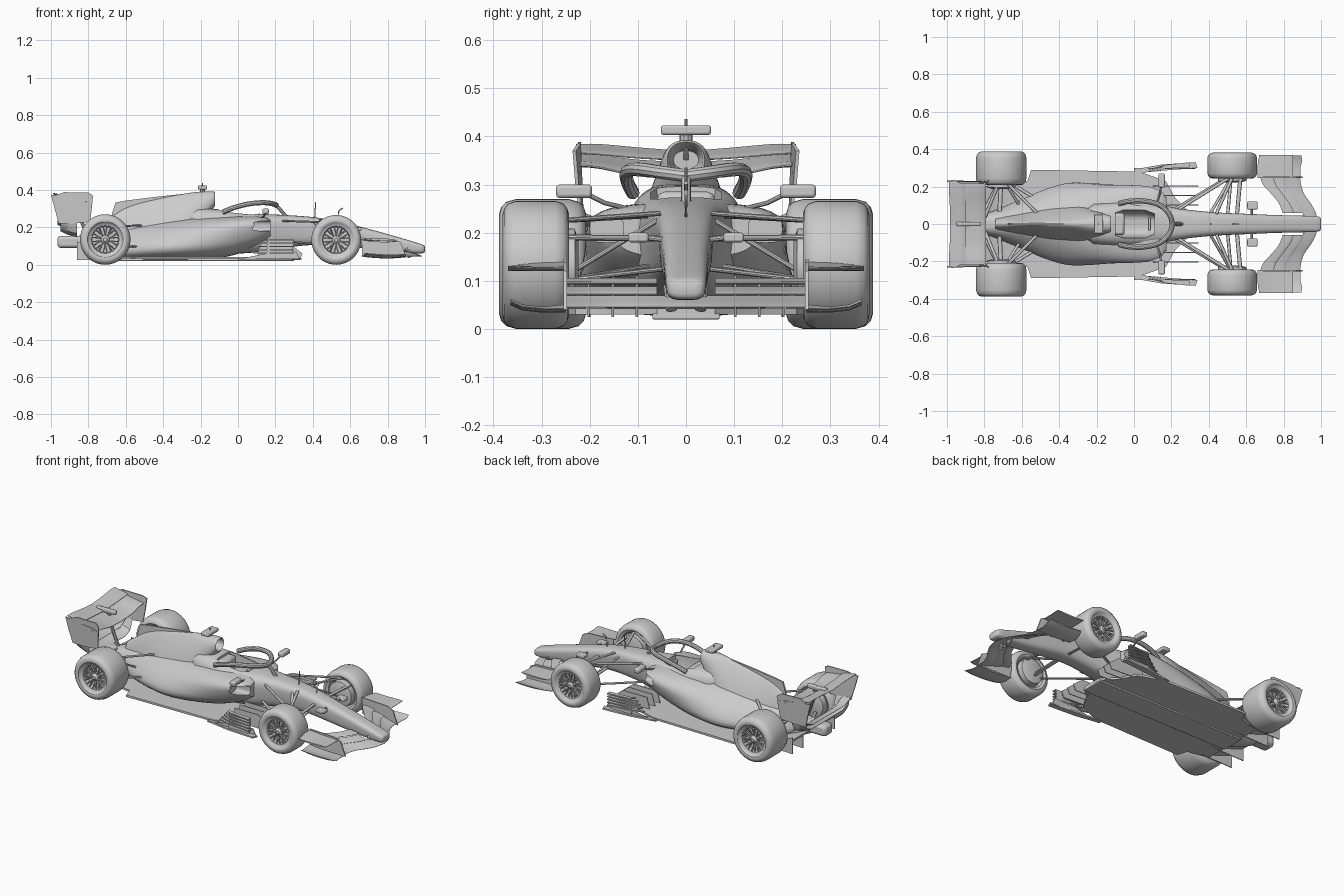
import bpy, bmesh, math
from mathutils import Vector

if "Cube" in bpy.data.objects:
    bpy.data.objects.remove(bpy.data.objects["Cube"])

grey = bpy.data.materials.new("light_grey")
grey.diffuse_color = (0.6, 0.6, 0.6, 1)
grey.use_nodes = True
grey.node_tree.nodes["Principled BSDF"].inputs["Base Color"].default_value = grey.diffuse_color


def loft(name, rings, mirror=False, closed=False):
    """Skin a list of equal-length point rings, capping the ends."""
    bm = bmesh.new()
    vs = [[bm.verts.new(p) for p in r] for r in rings]
    n = len(rings[0])
    for a, b in zip(vs, vs[1:] + (vs[:1] if closed else [])):
        for i in range(n):
            bm.faces.new((a[i], a[(i + 1) % n], b[(i + 1) % n], b[i]))
    if not closed:
        bm.faces.new(vs[0])
        bm.faces.new(vs[-1])
    bmesh.ops.recalc_face_normals(bm, faces=bm.faces)
    me = bpy.data.meshes.new(name)
    bm.to_mesh(me)
    bm.free()
    me.materials.append(grey)
    ob = bpy.data.objects.new(name, me)
    bpy.context.collection.objects.link(ob)
    if mirror:
        m = ob.modifiers.new("mirror", "MIRROR")
        m.use_axis = (False, True, False)
        m.use_mirror_merge = False
    return ob


def smooth(pts, k=4):
    """Catmull-Rom interpolation of tuples of any length."""
    out = []
    for i in range(len(pts) - 1):
        p = [pts[max(0, min(len(pts) - 1, i + d))] for d in (-1, 0, 1, 2)]
        for s in range(k):
            t = s / k
            out.append(tuple(0.5 * (2 * b + (c - a) * t + (2 * a - 5 * b + 4 * c - d) * t * t
                                    + (3 * b - a - 3 * c + d) * t ** 3) for a, b, c, d in zip(*p)))
    return out + [tuple(pts[-1])]


def section(x, w, z0, z1, u=0, v=0, e=0.6, n=40):
    """Rounded-box section; u narrows the bottom, v narrows the top."""
    ring = []
    for i in range(n):
        c, s = math.cos(2 * math.pi * i / n), math.sin(2 * math.pi * i / n)
        t = (math.copysign(abs(s) ** e, s) + 1) / 2
        y = w * math.copysign(abs(c) ** e, c) * (1 - u * (1 - t)) * (1 - v * t)
        ring.append((x, y, z0 + (z1 - z0) * t))
    return ring


def tube(name, pts, r, flat=1.0, mirror=True, n=10):
    rings = []
    for i, p in enumerate(pts):
        t = (Vector(pts[min(i + 1, len(pts) - 1)]) - Vector(pts[max(i - 1, 0)])).normalized()
        up = Vector((0, 0, 1)) if abs(t.z) < 0.95 else Vector((1, 0, 0))
        side = t.cross(up).normalized()
        up = side.cross(t)
        rings.append([Vector(p) + side * r * math.cos(a) + up * r * flat * math.sin(a)
                      for a in (2 * math.pi * j / n for j in range(n))])
    return loft(name, rings, mirror)


def plate(name, outline, axis, a, b, mirror=True):
    """Extrude a flat outline along axis y or z from a to b."""
    f = (lambda p, h: (p[0], h, p[1])) if axis == "y" else (lambda p, h: (p[0], p[1], h))
    return loft(name, [[f(p, h) for p in outline] for h in (a, b)], mirror)


def box(name, x0, x1, y0, y1, z0, z1, mirror=True):
    ob = plate(name, [(x0, y0), (x1, y0), (x1, y1), (x0, y1)], "z", z0, z1, mirror)
    bv = ob.modifiers.new("bevel", "BEVEL")
    bv.width, bv.segments = min(x1 - x0, y1 - y0, z1 - z0) * 0.25, 2
    return ob


def wing(name, stations, thick=0.008):
    """Aerofoil loft, stations are (y, x_lead, z_lead, x_trail, z_trail)."""
    rings = []
    for y, xl, zl, xt, zt in stations:
        top, low = [], []
        for i in range(7):
            s = i / 6
            x, z = xl + (xt - xl) * s, zl + (zt - zl) * s - 0.12 * abs(xt - xl) * s * (1 - s)
            h = thick * (math.sqrt(s) * (1 - s) * 1.2 + 0.12)
            top.append((x, y, z + h))
            low.append((x, y, z - h * 0.6))
        rings.append(top + low[::-1])
    return loft(name, rings, True)


# Nose and tub
tub = loft("nose_and_tub", [section(*s) for s in smooth([
    (1.0, .025, .072, .098, .1), (.985, .042, .061, .108, .1), (.9, .046, .062, .135, .1),
    (.75, .05, .078, .178, .1), (.62, .056, .095, .212, .1), (.5, .062, .108, .24, .15),
    (.38, .072, .105, .257, .2), (.25, .088, .09, .266, .2), (.13, .11, .07, .272, .1),
    (0, .122, .06, .282, 0), (-.12, .118, .06, .298, 0, .1), (-.25, .105, .06, .30, 0, .25),
    (-.4, .08, .06, .27, 0, .4)])])

# Sidepods with undercut noses, ramping down and out to the floor at the rear
pods = loft("sidepods", [section(*s) for s in smooth([
    (.175, .165, .15, .24, .2, 0, .6), (.145, .2, .13, .255, .25, 0, .6),
    (.08, .238, .09, .262, .35, .05, .65), (-.05, .265, .045, .26, .33, .15, .72),
    (-.2, .275, .03, .255, .15, .32, .78), (-.35, .272, .026, .245, 0, .5, .85),
    (-.48, .238, .026, .23, 0, .6, .88), (-.6, .17, .028, .205, 0, .6, .85),
    (-.75, .08, .04, .175, 0, .3, .75), (-.85, .045, .08, .155, 0, 0, .6)])])

# Engine cover with recessed intake
intake = [section(x, w, a, b, 0, 0, .9) for x, w, a, b in
          [(-.19, .026, .332, .37), (-.13, .034, .32, .382), (-.122, .039, .315, .388)]]
loft("engine_cover", intake + [section(*s, .85) for s in smooth([
    (-.13, .045, .305, .392, 0, 0), (-.2, .08, .22, .391, 0, .4), (-.3, .13, .14, .378, 0, .75),
    (-.45, .125, .1, .348, 0, .8), (-.6, .085, .08, .305, 0, .78), (-.74, .04, .08, .21, 0, .4)])])
plate("shark_fin", [(-.15, .388), (-.3, .378), (-.45, .362), (-.6, .343), (-.655, .333),
                    (-.672, .28), (-.68, .2), (-.3, .25)], "y", -.005, .005, False)

# Cut the cockpit and the side inlets
cutters = [loft("cockpit_cutter", [section(*s) for s in
                [(-.1, .06, .17, .45), (-.06, .074, .16, .45), (.06, .074, .16, .45), (.11, .055, .17, .45)]]),
           loft("inlet_cutter", [[(x, y + .165, z) for x, y, z in section(x, .035, .18, .235)]
                                 for x in (.08, .3)], True)]
for cut, targets in zip(cutters, [(tub, pods), (pods,)]):
    cut.hide_render = True
    cut.hide_set(True)
    for t in targets:
        bm_ = t.modifiers.new("cut", "BOOLEAN")
        bm_.operation, bm_.object, bm_.solver = "DIFFERENCE", cut, "EXACT"
box("headrest", -.11, -.05, -.06, .06, .2, .285, False)
box("steering_wheel", .075, .09, -.035, .035, .215, .262, False)

# Halo
tube("halo_ring", smooth([(.205, 0, .318), (.19, .05, .325), (.14, .1, .332), (.06, .122, .326),
                          (-.02, .122, .306), (-.08, .11, .282)]), .014, 1.0)
tube("halo_pylon", smooth([(.205, 0, .318), (.23, 0, .29), (.26, 0, .255)]), .01, mirror=False)

# Mirrors, camera and antennas
box("mirror", .13, .165, .195, .27, .272, .3)
tube("mirror_stalk", [(.12, .1, .245), (.14, .17, .262), (.145, .205, .28)], .005)
box("roll_camera", -.215, -.165, -.052, .052, .403, .423, False)
tube("camera_post", [(-.19, 0, .37), (-.19, 0, .41)], .014, mirror=False)
tube("camera_antenna", [(-.19, 0, .41), (-.19, 0, .436)], .003, mirror=False)
tube("nose_antenna", [(.41, 0, .25), (.415, 0, .335)], .003, mirror=False)
tube("nose_sensor", [(.53, 0, .23), (.54, 0, .29), (.56, 0, .303)], .004, mirror=False)
box("nose_camera", .605, .66, .078, .12, .18, .2)
tube("nose_camera_stalk", [(.63, .04, .185), (.63, .085, .19)], .006)

# Floor, plank, diffuser and fences
plate("floor", [(.3, -.06), (.3, .06), (.22, .14), (.17, .23), (.03, .28), (-.55, .29), (-.57, .23),
                (-.7, .2), (-.7, -.2), (-.57, -.23), (-.55, -.29), (.03, -.28), (.17, -.23), (.22, -.14)],
      "z", .03, .042, False)
box("plank", -.7, .3, -.07, .07, .02, .032, False)
loft("diffuser", [[(x, -w, z), (x, w, z), (x, w, z + .01), (x, -w, z + .01)]
                  for x, w, z in [(-.6, .2, .03), (-.7, .2, .045), (-.78, .2, .07), (-.86, .2, .1)]])
for y, h in ((.1, .1), (.198, .125)):
    plate("diffuser_fence", [(-.6, .03), (-.86, .025), (-.86, h), (-.7, .055)], "y", y, y + .005)
for y in (.1, .15, .2):
    plate("floor_fence", [(.1, .035), (.33, .025), (.345, .06), (.28, .11), (.12, .11)], "y", y, y + .005)
plate("floor_edge", [(0, .27), (.15, .285), (.34, .3), (.33, .33), (.15, .318), (0, .292)], "z", .027, .037)
plate("edge_fence", [(.0, .03), (.33, .03), (.31, .07), (.15, .06)], "y", .295, .3)
for i in range(5):
    z = .06 + .017 * i
    plate("edge_slat", [(.08 + .015 * i, .28), (.16, .295), (.3, .305), (.3, .33), (.16, .315),
                        (.08 + .015 * i, .292)], "z", z, z + .007)
plate("slat_support", [(.15, .03), (.29, .03), (.298, .13), (.16, .13)], "y", .303, .308)

# Front wing: three stacked elements
plan = smooth([(0, .985, .82), (.06, .972, .795), (.11, .945, .775), (.16, .91, .735), (.21, .893, .69),
               (.25, .888, .675)], 3)
for k, (a, b) in enumerate([(0, .4), (.36, .7), (.66, 1)]):
    wing("front_wing_element", [(y, l + (t - l) * a, .045 + .06 * a + .005 * k,
                                 l + (t - l) * b, .045 + .06 * b) for y, l, t in plan if k == 0 or y > .04])
plate("wing_endplate", [(.9, .04), (.87, .12), (.83, .138), (.66, .145), (.665, .045)], "y", .247, .254)
wing("endplate_foot", [(.25, .89, .04, .66, .05), (.3, .89, .042, .66, .045), (.34, .9, .046, .67, .05),
                       (.365, .895, .056, .68, .062)])
wing("dive_plane", [(.25, .85, .125, .66, .138), (.31, .85, .125, .66, .136), (.37, .85, .128, .67, .13)], .01)
tube("wing_pylon", [(.92, .03, .04), (.9, .035, .09)], .012)

# Rear wing, beam wing and rear structure
wing("rear_main_plane", smooth([(0, -.79, .312, -.92, .345), (.1, -.79, .318, -.92, .35),
                                (.18, -.79, .335, -.92, .36), (.23, -.79, .34, -.92, .36)]), .014)
wing("rear_flap", smooth([(0, -.9, .35, -.985, .368), (.1, -.9, .355, -.985, .376),
                          (.18, -.9, .362, -.99, .383), (.228, -.9, .365, -.99, .383)]), .01)
outline = [(-1, .375), (-.97, .372), (-.93, .388), (-.8, .386), (-.775, .37), (-.782, .3), (-.79, .23),
           (-.87, .222), (-.96, .222), (-.98, .3)]
loft("rear_endplate", [[(x, .212 + .14 * (z - .222) + d - .8 * max(0, z - .365), z) for x, z in outline]
                       for d in (0, .007)], True)
wing("beam_wing", [(0, -.86, .15, -.95, .18), (.15, -.86, .15, -.95, .18), (.19, -.86, .17, -.95, .2),
                   (.214, -.86, .225, -.95, .235)], .01)
wing("beam_flap", [(0, -.9, .19, -.965, .215), (.15, -.9, .19, -.965, .215), (.21, -.9, .225, -.965, .24)])
tube("wing_pillar", smooth([(-.8, 0, .15), (-.84, 0, .24), (-.87, 0, .345)]), .01, mirror=False)
box("drag_actuator", -.95, -.82, -.012, .012, .345, .37, False)
box("crash_structure", -.965, -.78, -.04, .04, .09, .155, False)


# Wheels
def wheel(name, x, y, h, R):
    def ring(r, dy, n=48):
        return [(x + r * math.cos(2 * math.pi * i / n), y + dy, R + r * math.sin(2 * math.pi * i / n))
                for i in range(n)]
    tyre = [(.02, -.6), (.08, -.65), (.09, -.9), (.105, -1), (R - .016, -.95), (R - .006, -.84),
            (R, -.6), (R, .6), (R - .006, .84), (R - .016, .95), (.105, 1), (.095, .97),
            (.09, .9), (.08, .82), (.074, .8), (.07, .45), (.02, .4)]
    loft(name + "_tyre", [ring(r, d * h) for r, d in tyre], True)
    loft(name + "_hub", [ring(r, d * h, 16) for r, d in [(.024, .3), (.024, .7), (.014, .78), (.01, .85)]], True)
    loft(name + "_brake_drum", [ring(r, d, 32) for r, d in
                                [(.05, -h - .02), (.075, -h - .012), (.078, -h * .5)]], True)
    for i in range(20):
        a, b = 2 * math.pi * (i // 2 + .5) / 10, 2 * math.pi * (i + .5) / 20
        tube(name + "_spoke", [(x + r * math.cos(g), y + d * h, R + r * math.sin(g))
                               for r, g, d in [(.018, a, .68), (.04, (a + b) / 2, .68), (.075, b, .76)]],
             .004, n=6)


wheel("front_wheel", .525, .312, .069, .133)
wheel("rear_wheel", -.71, .298, .09, .135)

# Suspension arms
for name, p, q, r in [
        ("front_upper_arm", (.53, .26, .225), (.44, .055, .24), .009),
        ("front_upper_arm", (.53, .26, .225), (.24, .08, .235), .009),
        ("front_lower_arm", (.52, .26, .1), (.5, .045, .125), .009),
        ("front_lower_arm", (.52, .26, .1), (.22, .08, .13), .009),
        ("front_push_rod", (.52, .25, .11), (.41, .06, .225), .008),
        ("track_rod", (.57, .26, .19), (.55, .045, .188), .011),
        ("rear_upper_arm", (-.71, .25, .205), (-.52, .06, .21), .009),
        ("rear_upper_arm", (-.71, .25, .205), (-.8, .03, .16), .009),
        ("rear_lower_arm", (-.71, .25, .09), (-.5, .12, .1), .009),
        ("rear_lower_arm", (-.71, .25, .09), (-.82, .03, .12), .009),
        ("rear_pull_rod", (-.7, .24, .2), (-.6, .08, .11), .008),
        ("drive_shaft", (-.71, .25, .135), (-.72, .03, .135), .012)]:
    tube(name, [p, q], r, .6)

# Smooth shading with sharp edges kept
for ob in bpy.data.objects:
    if not ob.hide_render:
        ob.select_set(True)
        bpy.context.view_layer.objects.active = ob
bpy.ops.object.shade_smooth_by_angle(angle=math.radians(35))
